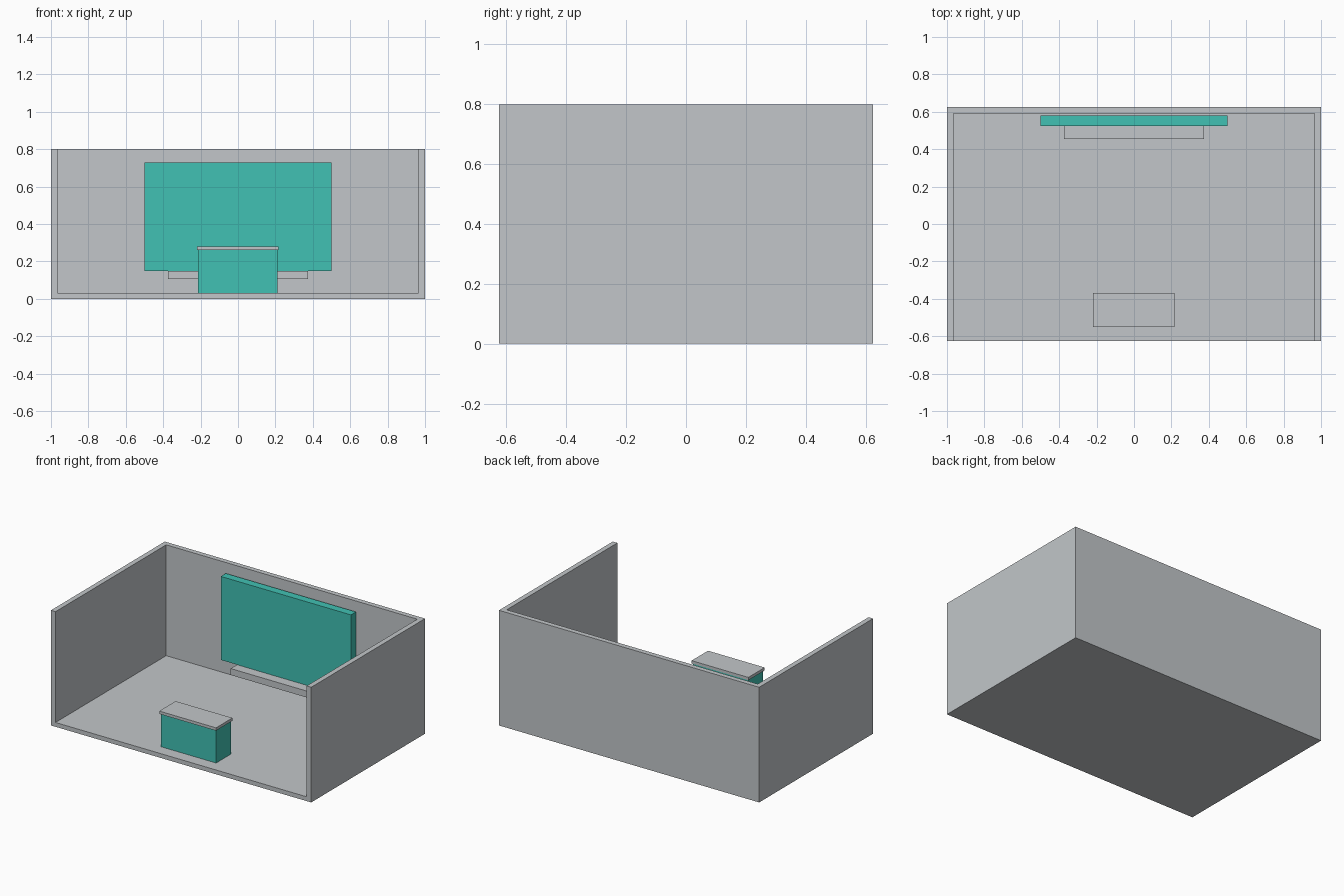
import bpy, bmesh
from mathutils import Vector

cube = bpy.data.objects.get("Cube")
if cube:
    bpy.data.objects.remove(cube, do_unlink=True)


def make_material(name, rgb):
    mat = bpy.data.materials.new(name)
    mat.use_nodes = True
    mat.diffuse_color = (*rgb, 1)
    mat.node_tree.nodes["Principled BSDF"].inputs["Base Color"].default_value = (*rgb, 1)
    return mat


gray = make_material("light gray", (0.54, 0.565, 0.585))
teal = make_material("teal", (0.053, 0.533, 0.451))


def finish(name, bm, mat):
    bmesh.ops.recalc_face_normals(bm, faces=bm.faces)
    mesh = bpy.data.meshes.new(name)
    bm.to_mesh(mesh)
    bm.free()
    mesh.materials.append(mat)
    obj = bpy.data.objects.new(name, mesh)
    bpy.context.collection.objects.link(obj)
    return obj


def box(name, mat, x, y, z):
    """Box from (low, high) ranges along each axis."""
    bm = bmesh.new()
    bmesh.ops.create_cube(bm, size=1)
    for v in bm.verts:
        v.co = Vector(r[0] if c < 0 else r[1] for c, r in zip(v.co, (x, y, z)))
    return finish(name, bm, mat)


W, D, H = 1.0, 0.625, 0.8      # half width, half depth, height
T, FLOOR = 0.035, 0.03         # wall and floor thickness

# Three walls as one U-shaped outline, raised from the floor
outline = [(-W, -D), (-W + T, -D), (-W + T, D - T), (W - T, D - T),
           (W - T, -D), (W, -D), (W, D), (-W, D)]
bm = bmesh.new()
base = bm.faces.new([bm.verts.new((x, y, 0)) for x, y in outline])
top = bmesh.ops.extrude_face_region(bm, geom=[base])["geom"]
bmesh.ops.translate(bm, vec=(0, 0, H),
                    verts=[g for g in top if isinstance(g, bmesh.types.BMVert)])
finish("walls", bm, gray)

# Floor slab fitted between the walls
box("floor", gray, (-W + T, W - T), (-D, D - T), (0, FLOOR))

# Display panel and the shelf beneath it
box("back_panel", teal, (-0.5, 0.5), (0.525, 0.58), (0.15, 0.73))
box("back_shelf", gray, (-0.375, 0.375), (0.455, 0.575), (0.105, 0.15))

# Reception counter with an overhanging top
box("counter_body", teal, (-0.214, 0.21), (-0.54, -0.375), (FLOOR, 0.26))
box("counter_top", gray, (-0.22, 0.216), (-0.55, -0.37), (0.26, 0.28))
